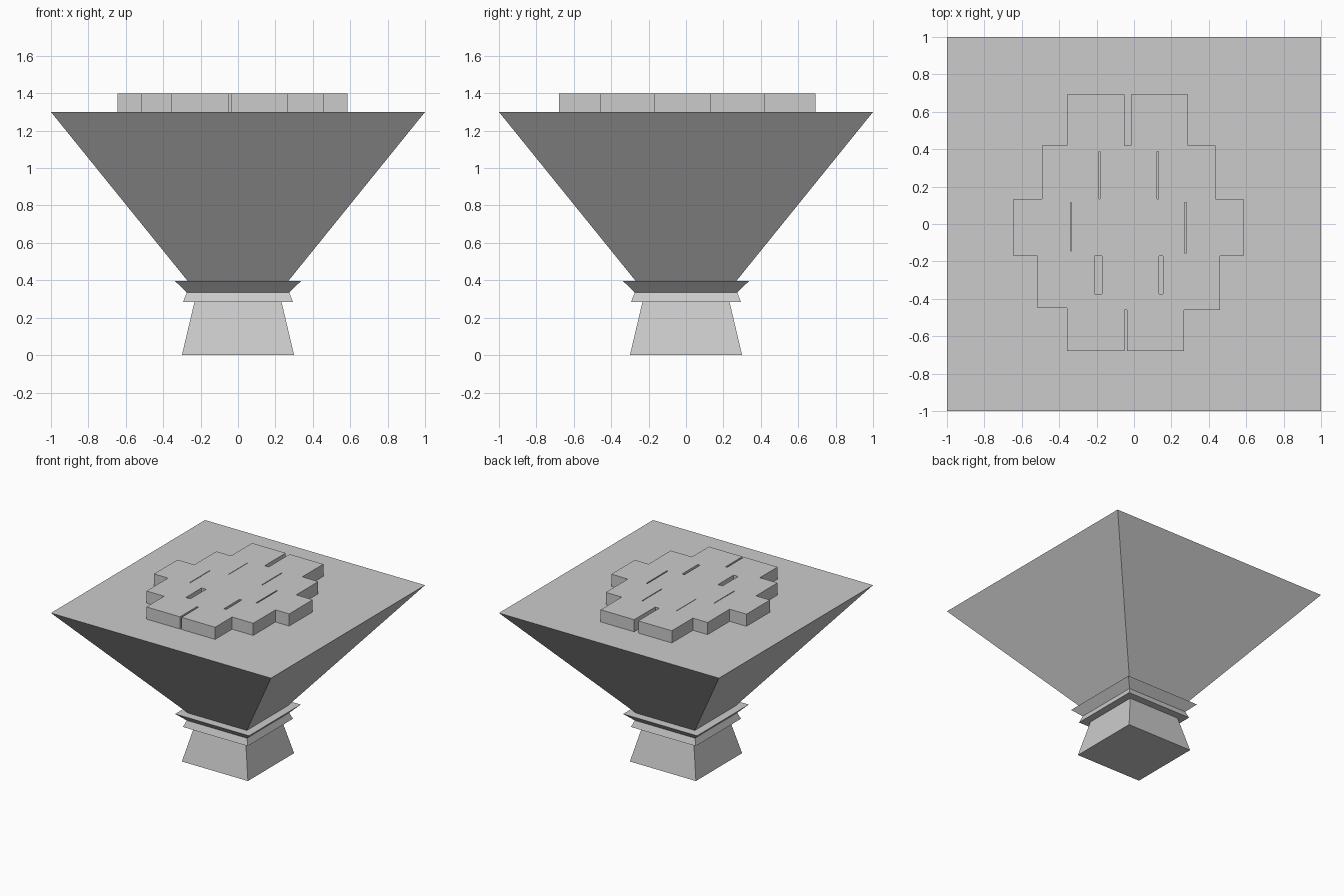
import bpy
import bmesh

if "Cube" in bpy.data.objects:
    bpy.data.objects.remove(bpy.data.objects["Cube"])


def make_object(name, bm):
    bmesh.ops.recalc_face_normals(bm, faces=bm.faces[:])
    mesh = bpy.data.meshes.new(name)
    bm.to_mesh(mesh)
    bm.free()
    obj = bpy.data.objects.new(name, mesh)
    bpy.context.collection.objects.link(obj)
    return obj


def square_loft(name, profile):
    """Stack square rings given as (half width, height) and skin them."""
    bm = bmesh.new()
    rings = [[bm.verts.new((sx * h, sy * h, z))
              for sx, sy in ((-1, -1), (1, -1), (1, 1), (-1, 1))]
             for h, z in profile]
    for a, b in zip(rings, rings[1:]):
        for i in range(4):
            j = (i + 1) % 4
            bm.faces.new((a[i], a[j], b[j], b[i]))
    bm.faces.new(rings[0][::-1])
    bm.faces.new(rings[-1])
    return make_object(name, bm)


def merged_blocks(name, boxes, z0, z1):
    """Union of overlapping boxes (x0, x1, y0, y1), built as filled grid cells."""
    xs = sorted({v for b in boxes for v in b[:2]})
    ys = sorted({v for b in boxes for v in b[2:]})
    bm = bmesh.new()
    for xa, xb in zip(xs, xs[1:]):
        for ya, yb in zip(ys, ys[1:]):
            cx, cy = (xa + xb) / 2, (ya + yb) / 2
            if any(b[0] < cx < b[1] and b[2] < cy < b[3] for b in boxes):
                bm.faces.new([bm.verts.new((x, y, z0)) for x, y in
                              ((xa, ya), (xb, ya), (xb, yb), (xa, yb))])
    bmesh.ops.remove_doubles(bm, verts=bm.verts[:], dist=1e-5)
    ext = bmesh.ops.extrude_face_region(bm, geom=bm.faces[:], use_keep_orig=True)
    top = [g for g in ext["geom"] if isinstance(g, bmesh.types.BMVert)]
    bmesh.ops.translate(bm, verts=top, vec=(0, 0, z1 - z0))
    return make_object(name, bm)


# Flared foot, two-step collar and inverted pyramid bowl with a flat top
square_loft("pedestal_bowl", [
    (0.30, 0.0), (0.233, 0.283), (0.294, 0.283), (0.274, 0.335),
    (0.336, 0.395), (0.268, 0.395), (1.0, 1.3)])

# Staggered rows of square blocks: (row centre y, left edges x)
SIZE = 0.305
rows = [
    (0.541, (-0.357, -0.015)),
    (0.268, (-0.491, -0.182, 0.130)),
    (-0.018, (-0.644, -0.333, -0.035, 0.280)),
    (-0.297, (-0.517,)),
    (-0.307, (-0.171, 0.155)),
    (-0.527, (-0.357, -0.037)),
]
boxes = [(x, x + SIZE, y - SIZE / 2, y + SIZE / 2) for y, xs in rows for x in xs]
merged_blocks("top_blocks", boxes, 1.3, 1.4)
